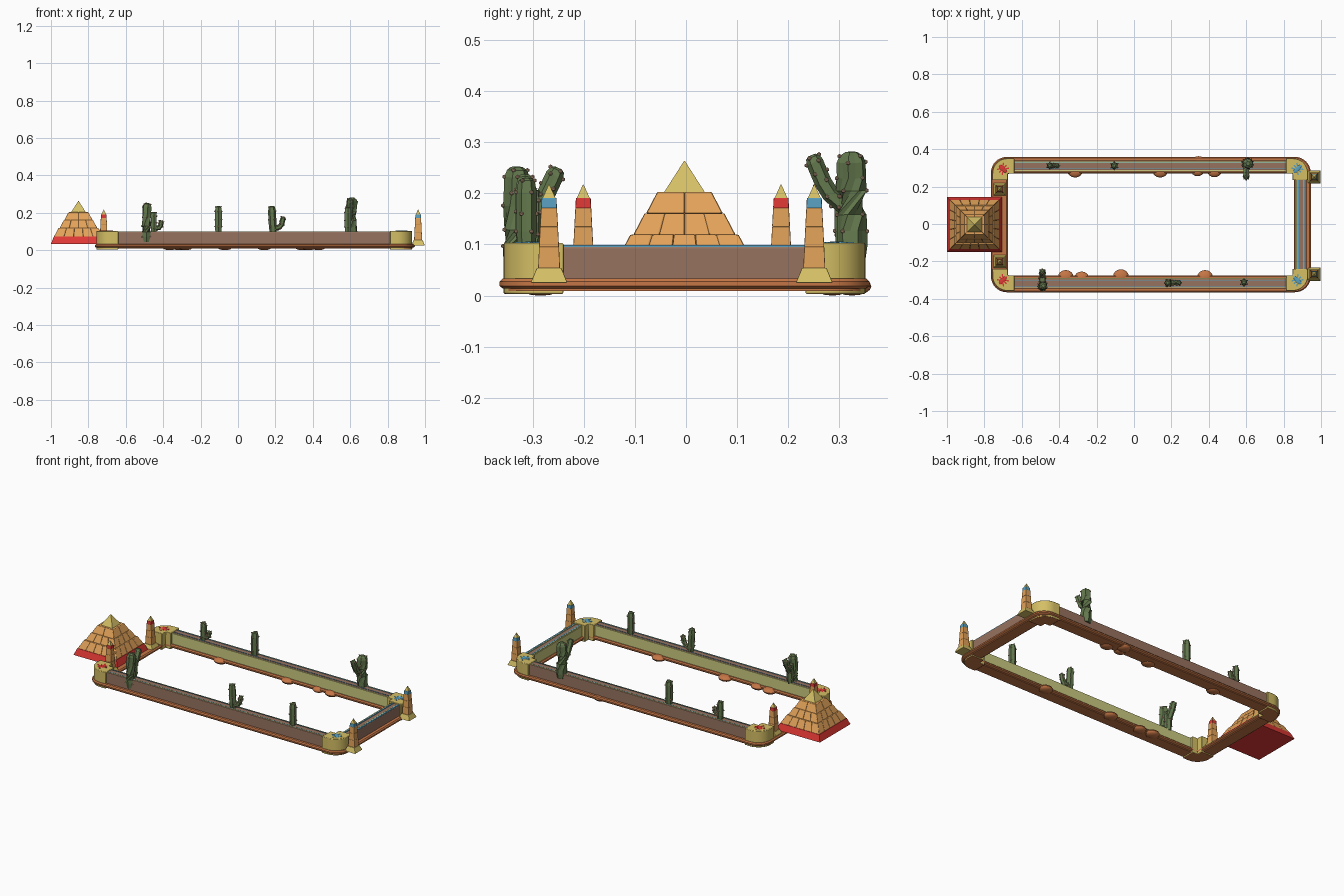
import bpy, bmesh, math
from mathutils import Vector, Matrix

if "Cube" in bpy.data.objects:
    bpy.data.objects.remove(bpy.data.objects["Cube"])


def mat(name, c):
    m = bpy.data.materials.new(name)
    m.diffuse_color = (*c, 1)
    m.use_nodes = True
    m.node_tree.nodes["Principled BSDF"].inputs["Base Color"].default_value = m.diffuse_color
    return m


SAND = mat("sandstone", (0.76, 0.36, 0.10))
GOLD = mat("gold", (0.66, 0.52, 0.13))
CLAY = mat("clay", (0.56, 0.18, 0.06))
BROWN = mat("brown", (0.31, 0.17, 0.115))
KHAKI = mat("khaki", (0.60, 0.60, 0.22))
GREEN = mat("cactus green", (0.125, 0.19, 0.075))
RED = mat("red", (0.74, 0.04, 0.035))
BLUE = mat("blue", (0.10, 0.35, 0.52))
SPINE = mat("spine tan", (0.52, 0.33, 0.22))
DARK = mat("groove brown", (0.30, 0.11, 0.03))


def finish(bm, name, mats, bevel=0, smooth=False, under=False):
    bmesh.ops.recalc_face_normals(bm, faces=bm.faces)
    if under:  # second material on downward faces
        for f in bm.faces:
            f.material_index = int(f.normal.z < -0.9)
    me = bpy.data.meshes.new(name)
    bm.to_mesh(me)
    bm.free()
    for m in mats:
        me.materials.append(m)
    ob = bpy.data.objects.new(name, me)
    bpy.context.collection.objects.link(ob)
    if bevel:
        b = ob.modifiers.new("bevel", 'BEVEL')
        b.width, b.segments = bevel, 2
    if smooth:
        bpy.context.view_layer.objects.active = ob
        ob.select_set(True)
        bpy.ops.object.shade_smooth_by_angle(angle=math.radians(40))
        ob.select_set(False)
    return ob


def loft(bm, rings, closed=False):
    """Skin a list of equal-length point rings; cap the ends unless closed."""
    vs = [[bm.verts.new(p) for p in r] for r in rings]
    n = len(vs[0])
    for a, b in zip(vs, vs[1:] + ([vs[0]] if closed else [])):
        for i in range(n):
            j = (i + 1) % n
            bm.faces.new((a[i], a[j], b[j], b[i]))
    if not closed:
        bm.faces.new(vs[0])
        bm.faces.new(vs[-1])


def square(h, z, c=(0, 0)):
    return [(c[0] + sx * h, c[1] + sy * h, z) for sx, sy in ((-1, -1), (1, -1), (1, 1), (-1, 1))]


def box(name, lo, hi, m, bevel=0):
    bm = bmesh.new()
    loft(bm, [[(lo[0], lo[1], z), (hi[0], lo[1], z), (hi[0], hi[1], z), (lo[0], hi[1], z)] for z in (lo[2], hi[2])])
    return finish(bm, name, [m], bevel)


# Base trim: rounded rectangle ring swept from an inset/height profile
CX, CY, HX, HY, RAD = 0.09, -0.003, 0.855, 0.362, 0.085


def outline(inset, z):
    r = max(RAD - inset, 0.008)
    pts = []
    for k, (sx, sy) in enumerate(((1, 1), (-1, 1), (-1, -1), (1, -1))):
        for i in range(9):
            a = math.pi / 2 * (k + i / 8)
            pts.append((CX + sx * (HX - inset - r) + r * math.cos(a), CY + sy * (HY - inset - r) + r * math.sin(a), z))
    return pts


def ring(name, profile, m):
    bm = bmesh.new()
    loft(bm, [outline(*p) for p in profile], True)
    return finish(bm, name, [m], 0, True)


ring("base_trim", [(0.006, 0.014), (0, 0.019), (0, 0.027), (0.006, 0.033), (0.084, 0.033),
                   (0.09, 0.027), (0.09, 0.019), (0.084, 0.014)], CLAY)
ring("under_plate", [(0.012, 0.009), (0.012, 0.016), (0.078, 0.016), (0.078, 0.009)], CLAY)

# Walls: brown outside, khaki lining inside, thin stripes on top
for s, side in ((-1, "front"), (1, "back")):
    def wall(name, y0, y1, z0, z1, m, bev=0):
        a, b = sorted((CY + s * y0, CY + s * y1))
        box(side + name, (-0.66, a, z0), (0.84, b, z1), m, bev)
    wall("_wall", 0.29, 0.342, 0.02, 0.098, BROWN, 0.004)
    wall("_wall_lining", 0.285, 0.292, 0.03, 0.096, KHAKI)
    wall("_blue_stripe", 0.297, 0.300, 0.097, 0.1, BLUE)
    wall("_outer_stripe", 0.329, 0.332, 0.097, 0.1, BLUE)
    wall("_khaki_stripe", 0.333, 0.337, 0.097, 0.1, KHAKI)
box("right_wall", (0.872, -0.26, 0.02), (0.922, 0.26, 0.096), BROWN, 0.004)
box("right_wall_lining", (0.866, -0.26, 0.03), (0.873, 0.26, 0.095), KHAKI)
for x0, x1, m in ((0.876, 0.883, BLUE), (0.870, 0.875, KHAKI), (0.911, 0.920, BLUE), (0.906, 0.910, KHAKI)):
    box("right_wall_stripe", (x0, -0.26, 0.092), (x1, 0.26, 0.099), m)

# Corner posts: L-shaped blocks with a rounded outer corner and a beetle on top
L, T, R = 0.117, 0.082, 0.08
for ex, sx, m in ((-0.757, 1, RED), (0.930, -1, BLUE)):
    for sy in (-1, 1):
        loc = [(L, 0), (L, T), (T, T), (T, L), (0, L)]
        loc += [(R - R * math.cos(t), R - R * math.sin(t)) for t in [math.pi / 2 * i / 10 for i in range(11)]]

        def w(p, z):
            return (ex + sx * p[0], CY + sy * (0.354 - p[1]), z)
        bm = bmesh.new()
        loft(bm, [[w(p, z) for p in loc] for z in (0.003, 0.103)])
        finish(bm, "corner_post", [GOLD, CLAY], 0.003, True, True)
        bm = bmesh.new()
        turn = Matrix.Translation(w((0.056, 0.056), 0.103)) @ Matrix.Rotation(math.atan2(-sy, sx), 4, 'Z')
        bmesh.ops.create_uvsphere(bm, u_segments=12, v_segments=6, radius=1,
                                  matrix=turn @ Matrix.Diagonal((0.029, 0.011, 0.003, 1)))
        for k in (-1, 0, 1):
            for s in (-1, 1):
                bmesh.ops.create_cube(bm, size=1, matrix=turn @ Matrix.Translation((k * 0.015, s * 0.017, 0))
                                      @ Matrix.Rotation(s * k * -0.5, 4, 'Z') @ Matrix.Diagonal((0.007, 0.02, 0.003, 1)))
        finish(bm, "corner_beetle", [m])

# Obelisks: gold foot, stone shaft blocks, coloured band, gold tip
for x, ys, zb, m in ((0.963, (-0.268, 0.251), 0.025, BLUE), (-0.718, (-0.201, 0.186), 0.03, RED)):
    for y in ys:
        c = (x, y)
        for name, z0, z1, h0, h1, mm in (
                ("foot", zb, 0.054, 0.036, 0.024, GOLD), ("shaft_low", 0.053, 0.095, 0.0215, 0.0195, SAND),
                ("shaft_mid", 0.095, 0.135, 0.0195, 0.0175, SAND), ("shaft_top", 0.135, 0.172, 0.0175, 0.0155, SAND),
                ("band", 0.171, 0.191, 0.0155, 0.0145, m), ("tip", 0.191, 0.217, 0.0125, 0.0008, GOLD)):
            bm = bmesh.new()
            loft(bm, [square(h0, z0, c), square(h1, z1, c)])
            finish(bm, "obelisk_" + name, [mm], 0.0015 if name != "tip" else 0)

# Stepped pyramid: red plinth, mitred stone blocks around a core, gold cap
PC = (-0.853, -0.003)
bm = bmesh.new()
loft(bm, [square(0.147, 0.034, PC), square(0.132, 0.072, PC)])
finish(bm, "pyramid_plinth", [RED])
bm = bmesh.new()
loft(bm, [square(0.124, 0.07, PC), square(0.098, 0.117, PC), square(0.070, 0.159, PC), square(0.046, 0.2, PC)])
finish(bm, "pyramid_core", [DARK])
for z0, z1, h0, h1, n in ((0.072, 0.119, 0.131, 0.106, 5), (0.119, 0.161, 0.100, 0.078, 4), (0.161, 0.203, 0.075, 0.053, 2)):
    bm = bmesh.new()
    for k in range(4):
        rot = Matrix.Translation((*PC, 0)) @ Matrix.Rotation(k * math.pi / 2, 4, 'Z')
        for i in range(n):
            # end blocks meet at the mitre; gaps only between neighbours
            g = 0.0004 / h0
            u0, u1 = -1 + 2 * i / n + g, -1 + 2 * (i + 1) / n - g
            loft(bm, [[rot @ Vector((u * h, -h, z)) for u, h in ((u0, h), (u1, h), (u1, h * 0.25), (u0, h * 0.25))]
                      for h, z in ((h0, z0), (h1, z1))])
    finish(bm, "pyramid_blocks", [SAND], 0.002)
bm = bmesh.new()
loft(bm, [square(0.040, 0.202, PC), square(0.001, 0.263, PC)])
finish(bm, "pyramid_cap", [GOLD])


# Cacti: ribbed tubes along a path, with small spine knobs on the ribs
def cactus(*limbs):
    bm, knobs = bmesh.new(), bmesh.new()
    for r, *pts in limbs:
        pts = [Vector(p) for p in pts]
        path = [(pts[0], r * 0.85)]
        for a, b in zip(pts, pts[1:]):
            path += [(a.lerp(b, t), r) for t in (0.25, 0.5, 0.8)]
        end = (pts[-1] - pts[-2]).normalized()
        path += [(pts[-1] - end * r * 0.25, r * 0.8), (pts[-1], r * 0.4)]
        rings = []
        for i, (p, rr) in enumerate(path):
            d = path[min(i + 1, len(path) - 1)][0] - path[max(i - 1, 0)][0]
            q = d.to_track_quat('Z', 'Y')
            rings.append([p + q @ Vector((math.cos(a), math.sin(a), 0)) * rr * (1 if k % 2 else 0.84)
                          for k, a in enumerate([math.pi * j / 6 for j in range(12)])])
            if 0 < i < len(path) - 1:
                for k in range(1 + 2 * (i % 2), 12, 4):
                    bmesh.ops.create_icosphere(knobs, subdivisions=1, radius=0.0045,
                                               matrix=Matrix.Translation(rings[-1][k]))
        loft(bm, rings)
    finish(bm, "cactus", [GREEN])
    finish(knobs, "cactus_spines", [SPINE])


cactus((0.025, (-0.49, -0.332, 0.045), (-0.49, -0.334, 0.15), (-0.485, -0.33, 0.252)),
       (0.018, (-0.49, -0.32, 0.14), (-0.49, -0.285, 0.175), (-0.49, -0.250, 0.25)),
       (0.020, (-0.49, -0.30, 0.09), (-0.49, -0.298, 0.21)))
cactus((0.030, (0.61, 0.326, 0.07), (0.605, 0.324, 0.18), (0.61, 0.323, 0.281)),
       (0.017, (0.60, 0.315, 0.17), (0.60, 0.275, 0.205), (0.60, 0.246, 0.275)))
cactus((0.018, (-0.45, 0.312, 0.09), (-0.45, 0.312, 0.205)),
       (0.013, (-0.45, 0.312, 0.12), (-0.415, 0.312, 0.12), (-0.41, 0.312, 0.16)))
cactus((0.021, (-0.105, 0.312, 0.09), (-0.105, 0.312, 0.237)))
cactus((0.021, (0.188, -0.315, 0.09), (0.18, -0.315, 0.237)),
       (0.014, (0.19, -0.315, 0.115), (0.23, -0.315, 0.125), (0.243, -0.315, 0.18)))
cactus((0.020, (0.588, -0.312, 0.09), (0.588, -0.312, 0.23)))

# Flat rocks tucked under the trim
for x, y, r in ((-0.315, 0.286, 0.042), (0.14, 0.286, 0.042), (0.345, 0.325, 0.042), (0.34, 0.288, 0.036), (0.43, 0.286, 0.04),
                (-0.365, -0.284, 0.042), (-0.28, -0.290, 0.04), (-0.07, -0.280, 0.042), (0.38, -0.284, 0.042)):
    bm = bmesh.new()
    bmesh.ops.create_uvsphere(bm, u_segments=16, v_segments=8, radius=1,
                              matrix=Matrix.Translation((x, y, 0.018)) @ Matrix.Diagonal((r, r * 0.9, 0.018, 1)))
    finish(bm, "flat_rock", [CLAY], 0, True)
